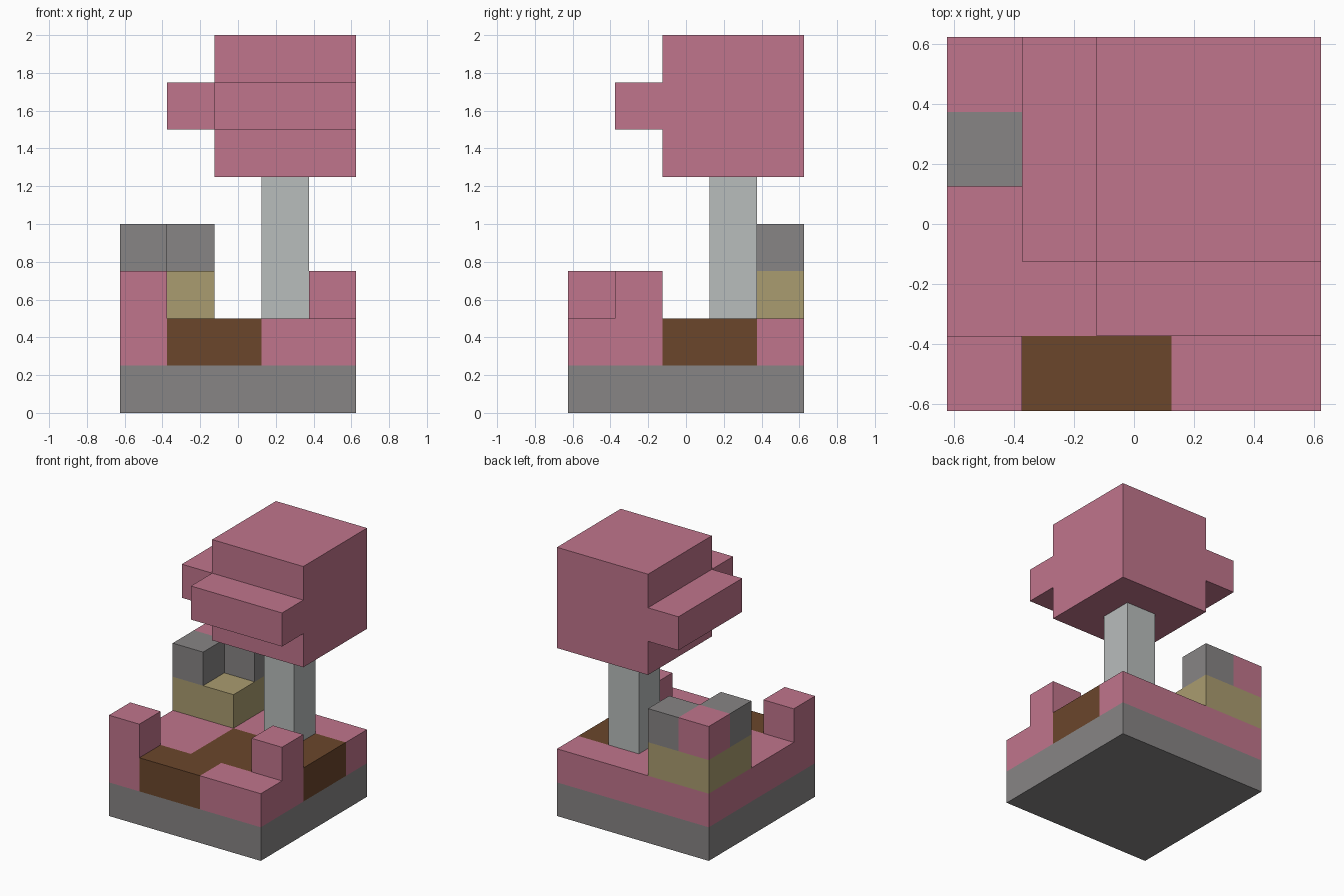
import bpy
import bmesh
from mathutils import Vector

CELL = 0.25
ORIGIN = Vector((-0.625, -0.625, 0))

cube = bpy.data.objects.get("Cube")
if cube:
    bpy.data.objects.remove(cube, do_unlink=True)


def material(name, rgb):
    """Flat material from display colour values."""
    linear = [((c / 255 + 0.055) / 1.055) ** 2.4 for c in rgb] + [1]
    mat = bpy.data.materials.new(name)
    mat.use_nodes = True
    mat.diffuse_color = linear
    bsdf = next(n for n in mat.node_tree.nodes if n.type == 'BSDF_PRINCIPLED')
    bsdf.inputs["Base Color"].default_value = linear
    bsdf.inputs["Roughness"].default_value = 0.9
    return mat


def box(x0, x1, y0, y1, z0, z1):
    """Set of grid cells; upper limits are exclusive."""
    return {(x, y, z) for x in range(x0, x1)
            for y in range(y0, y1) for z in range(z0, z1)}


pink = material("blossom pink", (192, 117, 140))
grey = material("stone grey", (135, 133, 133))
brown = material("path brown", (107, 70, 43))
sand = material("sandstone", (170, 156, 112))
bark = material("pale bark", (185, 189, 188))

# Winding path set into the ground layer
path = box(1, 3, 0, 1, 1, 2) | box(2, 4, 1, 3, 1, 2) | box(4, 5, 2, 4, 1, 2)

# Canopy: a cube with a ledge on its front and one on its right side
canopy = box(2, 5, 2, 5, 5, 8) | box(2, 5, 1, 2, 6, 7) | box(1, 2, 2, 5, 6, 7)

parts = [
    ("stone_base", grey, box(0, 5, 0, 5, 0, 1)),
    ("ground", pink, box(0, 5, 0, 5, 1, 2) - path),
    ("path", brown, path),
    ("corner_bush", pink, box(0, 1, 0, 1, 2, 3)),
    ("side_bush", pink, box(4, 5, 1, 2, 2, 3)),
    ("sandstone_block", sand, box(0, 2, 3, 5, 2, 3)),
    ("front_boulder", grey, box(0, 1, 3, 4, 3, 4)),
    ("back_boulder", grey, box(1, 2, 4, 5, 3, 4)),
    ("top_bush", pink, box(0, 1, 4, 5, 3, 4)),
    ("tree_trunk", bark, box(3, 4, 3, 4, 2, 5)),
    ("tree_canopy", pink, canopy),
]
filled = set().union(*(cells for _, _, cells in parts))


def build(name, mat, cells):
    """Make the exposed faces of a part, joined into large flat faces."""
    bm = bmesh.new()
    for cell in cells:
        for axis in range(3):
            for side in (0, 1):
                step = Vector((0, 0, 0))
                step[axis] = 2 * side - 1
                if tuple(int(c) for c in Vector(cell) + step) in filled:
                    continue
                u, v = Vector((0, 0, 0)), Vector((0, 0, 0))
                u[(axis + 1) % 3] = v[(axis + 2) % 3] = 1
                start = Vector(cell)
                start[axis] += side
                corners = [start, start + u, start + u + v, start + v]
                if not side:
                    corners.reverse()
                bm.faces.new([bm.verts.new(ORIGIN + c * CELL) for c in corners])
    bmesh.ops.remove_doubles(bm, verts=bm.verts, dist=0.001)
    bmesh.ops.dissolve_limit(bm, angle_limit=0.01, verts=bm.verts, edges=bm.edges)
    mesh = bpy.data.meshes.new(name)
    bm.to_mesh(mesh)
    bm.free()
    mesh.materials.append(mat)
    bpy.context.scene.collection.objects.link(bpy.data.objects.new(name, mesh))


for part in parts:
    build(*part)
